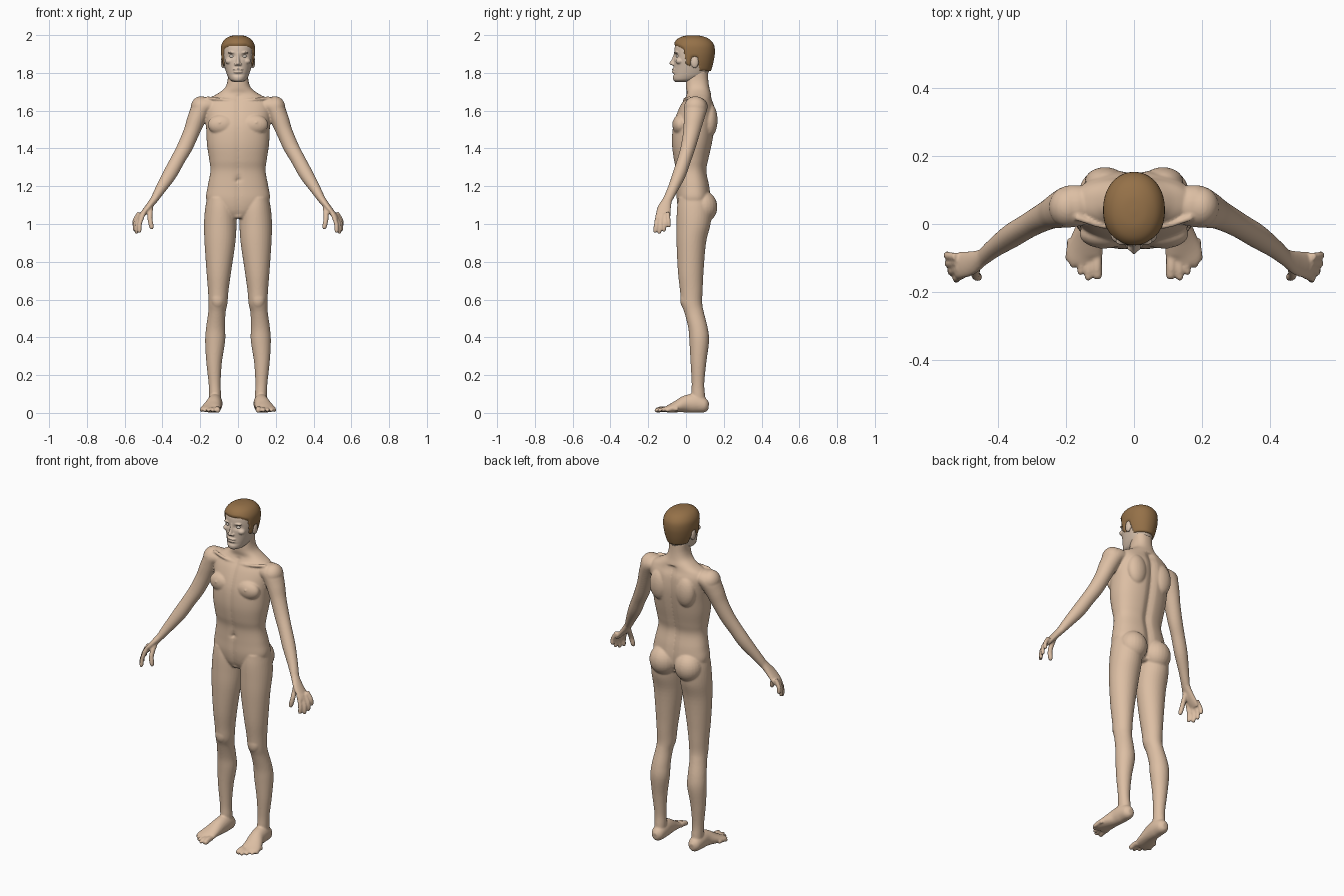
import bpy, bmesh, math
from mathutils import Vector, Matrix


def material(name, rgb):
    m = bpy.data.materials.new(name)
    m.diffuse_color = (*rgb, 1)
    return m


def smooth_rows(rows, sub=5):
    """Catmull-Rom interpolation between rows of numbers."""
    out = []
    for i in range(len(rows) - 1):
        p = [rows[max(0, min(len(rows) - 1, i + k))] for k in (-1, 0, 1, 2)]
        for s in range(sub):
            t = s / sub
            out.append([0.5 * (2 * b + (c - a) * t + (2 * a - 5 * b + 4 * c - d) * t * t
                        + (3 * b - a - 3 * c + d) * t ** 3) for a, b, c, d in zip(*p)])
    return out + [list(rows[-1])]


def loft(bm, rings, segs=32, n=2.0):
    """Skin superellipse rings given as (centre, axis a, axis b), with closed ends."""
    def sp(v):
        return math.copysign(abs(v) ** (2 / n), v)
    loops = []
    for c, a, b in rings:
        ang = [math.tau * i / segs for i in range(segs)]
        loops.append([bm.verts.new(c + a * sp(math.cos(t)) + b * sp(math.sin(t))) for t in ang])
    for p, q in zip(loops, loops[1:]):
        for i in range(segs):
            j = (i + 1) % segs
            bm.faces.new((p[i], p[j], q[j], q[i]))
    bm.faces.new(loops[0][::-1])
    bm.faces.new(loops[-1])
    return [v for l in loops for v in l]


def stack(bm, rows, segs=32, n=2.0):
    """Level rings: z, x min, x max, y front, y back."""
    return loft(bm, [(Vector(((x0 + x1) / 2, (y0 + y1) / 2, z)), Vector(((x1 - x0) / 2, 0, 0)),
                      Vector((0, (y1 - y0) / 2, 0))) for z, x0, x1, y0, y1 in smooth_rows(rows)], segs, n)


def sym(rows):
    return [(z, -w, w, f, b) for z, w, f, b in rows]


def tube(bm, rows, ref, segs=20):
    """Rings across a path: x, y, z, thickness, width along ref."""
    rows = smooth_rows(rows)
    pts = [Vector(r[:3]) for r in rows]
    rings = []
    for i, r in enumerate(rows):
        t = (pts[min(i + 1, len(pts) - 1)] - pts[max(i - 1, 0)]).normalized()
        b = (Vector(ref) - t * t.dot(Vector(ref))).normalized()
        rings.append((pts[i], t.cross(b) * max(r[3], .001), b * max(r[4], .001)))
    loft(bm, rings, segs)


def digit(bm, a, b, c, r, ref):
    """Finger or toe with a rounded tip."""
    a, b, c = Vector(a), Vector(b), Vector(c)
    d = c - b
    rows = [(*a, r, r), (*b, r, r), (*(b + d * .8), r * .9, r * .9), (*c, r * .35, r * .35)]
    tube(bm, rows, ref, 12)


def ball(bm, c, r):
    bmesh.ops.create_uvsphere(bm, u_segments=24, v_segments=16, radius=1,
                              matrix=Matrix.Translation(c) @ Matrix.Diagonal((*r, 1)))


def mirror(bm):
    d = bmesh.ops.duplicate(bm, geom=bm.verts[:] + bm.edges[:] + bm.faces[:])['geom']
    for v in d:
        if isinstance(v, bmesh.types.BMVert):
            v.co.x *= -1


def finish(bm, name, mat, voxel=None, iters=3):
    bmesh.ops.recalc_face_normals(bm, faces=bm.faces[:])
    for f in bm.faces:
        f.smooth = True
    me = bpy.data.meshes.new(name)
    bm.to_mesh(me)
    bm.free()
    me.materials.append(mat)
    ob = bpy.data.objects.new(name, me)
    bpy.context.collection.objects.link(ob)
    if voxel:
        m = ob.modifiers.new("fuse", 'REMESH')
        m.mode, m.voxel_size, m.use_smooth_shade = 'VOXEL', voxel, True
        s = ob.modifiers.new("soften", 'SMOOTH')
        s.factor, s.iterations = .5, iters
    return ob


def bump(v, x, z, sx, sz):
    return math.exp(-((v.co.x - x) / sx) ** 2 - ((v.co.z - z) / sz) ** 2)


skin = material("skin", (.72, .52, .37))
face_skin = material("face_skin", (.70, .55, .43))
hair_mat = material("hair", (.30, .165, .065))
eye_mat = material("eye", (.75, .68, .6))
X, Y, Z = (1, 0, 0), (0, 1, 0), (0, 0, 1)

# One side of the body: leg, buttock, knee
bm = bmesh.new()
stack(bm, [(1.14, .03, .163, -.04, .12), (1.08, .012, .174, -.048, .135), (1.0, .008, .18, -.05, .13),
           (.9, .014, .177, -.05, .106), (.75, .036, .167, -.043, .093), (.65, .05, .159, -.032, .088),
           (.58, .056, .156, -.025, .086), (.53, .066, .158, -.008, .095), (.45, .068, .169, .012, .115),
           (.38, .068, .174, .018, .122), (.27, .085, .168, .024, .108), (.16, .092, .156, .03, .097),
           (.10, .09, .153, .028, .1), (.05, .09, .152, .03, .105)])
ball(bm, (.082, .09, 1.09), (.08, .076, .085))
ball(bm, (.107, -.002, .6), (.036, .029, .05))
# Foot and toes
tube(bm, [(.121, .12, .035, .015, .02), (.121, .10, .038, .034, .037), (.122, .05, .05, .04, .05),
          (.126, 0, .047, .041, .046), (.138, -.05, .033, .049, .031), (.147, -.09, .022, .054, .020),
          (.146, -.115, .017, .044, .013)], Z, 28)
for x0, x1, y, r in ((.109, .107, -.162, .0155), (.133, .135, -.166, .011), (.154, .158, -.15, .0105),
                     (.173, .179, -.13, .010), (.188, .196, -.108, .010)):
    digit(bm, (x0, y + .065, .02), (x0, y + .035, .02), (x1, y, .012), r, Z)
# Shoulder and arm
tube(bm, [(.13, .055, 1.625, .04, .055), (.185, .052, 1.62, .052, .062), (.218, .042, 1.56, .049, .054),
          (.245, .03, 1.49, .043, .045), (.28, .012, 1.41, .041, .039), (.316, -.008, 1.345, .038, .036),
          (.36, -.035, 1.265, .037, .035), (.41, -.07, 1.185, .028, .028), (.443, -.097, 1.13, .02, .025)], Y, 28)
ball(bm, (.196, .05, 1.618), (.054, .06, .058))
# Hand, fingers, thumb
tube(bm, [(.425, -.083, 1.16, .022, .025), (.445, -.098, 1.128, .02, .025), (.478, -.115, 1.085, .017, .036),
          (.51, -.121, 1.045, .014, .039), (.524, -.123, 1.025, .009, .034)], Y, 24)
for k, m, t in (((.50, -.148, 1.055), (.52, -.158, 1.0), (.522, -.164, .952)),
                ((.512, -.13, 1.05), (.535, -.138, .995), (.537, -.142, .947)),
                ((.52, -.112, 1.05), (.543, -.116, 1.005), (.546, -.116, .958)),
                ((.522, -.096, 1.06), (.546, -.093, 1.02), (.549, -.09, .982))):
    digit(bm, k, m, t, .0115, Y)
digit(bm, (.462, -.118, 1.09), (.466, -.148, 1.03), (.455, -.158, .972), .0135, Y)
# Chest muscle, nipple, shoulder blade, collarbone
ball(bm, (.085, -.03, 1.525), (.075, .042, .055))
ball(bm, (.097, -.069, 1.537), (.006, .006, .006))
ball(bm, (.085, .125, 1.55), (.06, .042, .09))
tube(bm, [(.018, -.006, 1.65, .009, .009), (.09, -.006, 1.66, .008, .008), (.17, .02, 1.668, .009, .009)], Z, 12)
mirror(bm)
# Torso and neck, with spine, breastbone and navel hollows
for v in stack(bm, sym([(1.03, .05, -.02, .09), (1.07, .13, -.04, .125), (1.13, .168, -.05, .132),
                        (1.20, .16, -.05, .125), (1.28, .146, -.052, .11), (1.34, .152, -.065, .12),
                        (1.42, .164, -.075, .138), (1.50, .168, -.072, .152), (1.56, .172, -.058, .157),
                        (1.62, .175, -.034, .152), (1.66, .16, -.01, .138), (1.69, .108, .004, .132),
                        (1.72, .07, 0, .124), (1.76, .055, 0, .118), (1.81, .054, .01, .115)]), 72, 2.35):
    if 1.05 < v.co.z < 1.68:
        if v.co.y > .04:
            v.co.y -= .014 * math.exp(-(v.co.x / .022) ** 2)
        else:
            v.co.y += .006 * math.exp(-(v.co.x / .015) ** 2) + .012 * bump(v, 0, 1.235, .014, .012)
finish(bm, "body", skin, .0055)

# Head with eye sockets
HEAD = sym([(1.752, .022, -.056, .03), (1.762, .042, -.067, .06), (1.78, .054, -.07, .10), (1.80, .062, -.068, .118),
            (1.83, .071, -.065, .13), (1.87, .08, -.064, .14), (1.91, .084, -.062, .145), (1.945, .081, -.057, .14),
            (1.972, .064, -.04, .118), (1.987, .036, -.008, .082), (1.991, .006, .03, .045)])
bm = bmesh.new()
for s in (-1, 1):
    # Ear, cheekbone, brow
    ball(bm, (s * .08, .046, 1.857), (.011, .020, .032))
    ball(bm, (s * .046, -.034, 1.862), (.022, .021, .017))
    ball(bm, (s * .032, -.05, 1.908), (.024, .012, .006))
    # Nostril
    ball(bm, (s * .012, -.068, 1.846), (.008, .011, .007))
for v in stack(bm, HEAD, 80, 2.1):
    if v.co.y < 0:
        v.co.y += .011 * (bump(v, .033, 1.889, .018, .011) + bump(v, -.033, 1.889, .018, .011))
        v.co.y += .006 * bump(v, 0, 1.79, .03, .007)
# Nose and lips
stack(bm, sym([(1.908, .009, -.064, -.03), (1.89, .009, -.068, -.03), (1.868, .011, -.078, -.03),
               (1.853, .013, -.088, -.03), (1.845, .012, -.086, -.03), (1.838, .007, -.068, -.03)]), 24)
ball(bm, (0, -.062, 1.8185), (.028, .013, .006))
ball(bm, (0, -.062, 1.8045), (.025, .013, .007))
finish(bm, "head", face_skin, .0035, 2)

# Eyes
bm = bmesh.new()
for s in (-1, 1):
    ball(bm, (s * .032, -.041, 1.888), (.0145, .012, .009))
finish(bm, "eyes", eye_mat)

# Hair cap: the head form swelled above the hairline
LINE = [(-.2, 1.945), (-.045, 1.945), (-.01, 1.925), (.002, 1.845), (.024, 1.835), (.032, 1.885),
        (.06, 1.885), (.072, 1.815), (.3, 1.80)]


def hairline(y):
    for (a, p), (b, q) in zip(LINE, LINE[1:]):
        if y <= b:
            return p + (q - p) * (y - a) / (b - a)


bm = bmesh.new()
hidden = set()
mid = Vector((0, .045, 1.89))
for v in stack(bm, HEAD, 96, 2.1):
    t = max(0, min(1, (v.co.z - hairline(v.co.y)) / .014 + .5))
    if t == 0:
        hidden.add(v)
    v.co = mid + (v.co - mid) * (.96 + .12 * t * t * (3 - 2 * t))
bmesh.ops.delete(bm, geom=[f for f in bm.faces if all(v in hidden for v in f.verts)], context='FACES')
finish(bm, "hair", hair_mat)
